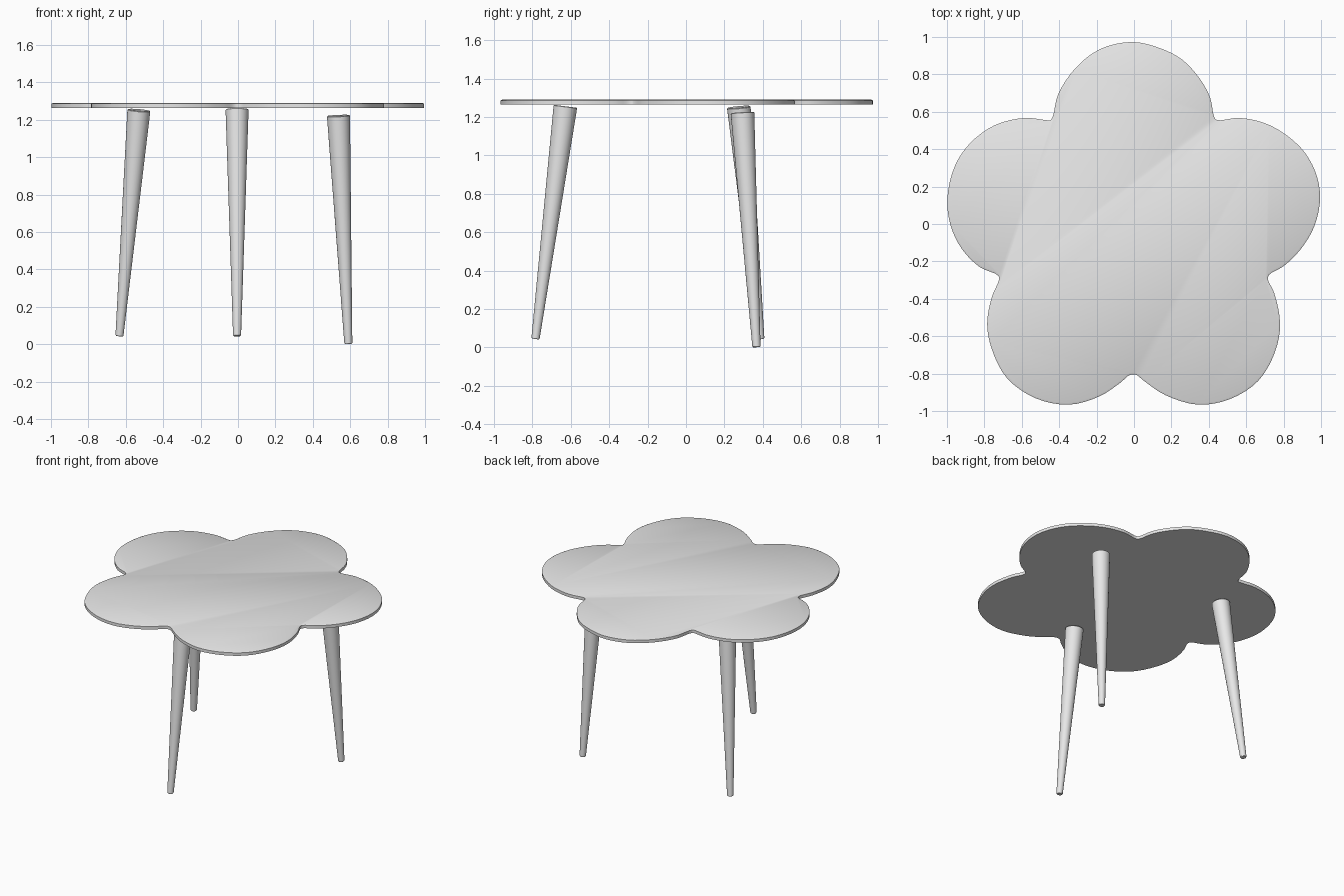
import bpy
import bmesh
from mathutils import Vector

if "Cube" in bpy.data.objects:
    bpy.data.objects.remove(bpy.data.objects["Cube"])

grey = bpy.data.materials.new("light grey")
grey.diffuse_color = (0.8, 0.8, 0.8, 1)
grey.use_nodes = True
grey.node_tree.nodes["Principled BSDF"].inputs["Base Color"].default_value = grey.diffuse_color


def add_object(name, bm):
    bmesh.ops.recalc_face_normals(bm, faces=bm.faces)
    mesh = bpy.data.meshes.new(name)
    bm.to_mesh(mesh)
    bm.free()
    mesh.materials.append(grey)
    obj = bpy.data.objects.new(name, mesh)
    bpy.context.collection.objects.link(obj)
    bpy.context.view_layer.objects.active = obj
    bpy.ops.object.select_all(action='DESELECT')
    obj.select_set(True)
    bpy.ops.object.shade_smooth_by_angle(angle=0.52)
    return obj


def bridge(bm, a, b):
    for i in range(len(a)):
        j = (i + 1) % len(a)
        bm.faces.new((a[i], a[j], b[j], b[i]))


# Flower outline, clockwise, one row per petal starting at its notch
petals = [
    [(-.448, .555), (-.434, .575), (-.407, .69), (-.316, .83), (-.182, .935), (-.01, .973),
     (.139, .94), (.256, .88), (.353, .775), (.407, .675), (.428, .575)],
    [(.442, .556), (.567, .567), (.727, .528), (.888, .412), (.968, .283), (.995, .144),
     (.965, -.01), (.888, -.139), (.80, -.225), (.722, -.272)],
    [(.716, -.295), (.75, -.37), (.781, -.535), (.754, -.684), (.663, -.84), (.513, -.936),
     (.342, -.966), (.166, -.914), (.055, -.84), (.01, -.806)],
    [(-.02, -.806), (-.075, -.85), (-.182, -.92), (-.348, -.966), (-.53, -.93), (-.68, -.823),
     (-.76, -.67), (-.785, -.535), (-.76, -.39), (-.722, -.298)],
    [(-.726, -.276), (-.825, -.23), (-.92, -.134), (-.98, -.01), (-.998, .134), (-.96, .305),
     (-.88, .428), (-.745, .528), (-.584, .567), (-.477, .556)],
]
pts = [Vector(p) for petal in petals for p in petal]


def smooth_loop(p, steps=4):
    """Closed centripetal spline through the points."""
    out, n = [], len(p)
    for i in range(n):
        p0, p1, p2, p3 = p[i - 1], p[i], p[(i + 1) % n], p[(i + 2) % n]
        d0, d1, d2 = [(b - a).length ** 0.5 for a, b in ((p0, p1), (p1, p2), (p2, p3))]
        m1 = d1 * ((p1 - p0) / d0 - (p2 - p0) / (d0 + d1)) + (p2 - p1)
        m2 = (p2 - p1) + d1 * ((p3 - p2) / d2 - (p3 - p1) / (d1 + d2))
        for s in range(steps):
            t = s / steps
            out.append((2*t**3 - 3*t*t + 1) * p1 + (t**3 - 2*t*t + t) * m1
                       + (3*t*t - 2*t**3) * p2 + (t**3 - t*t) * m2)
    return out


outline = smooth_loop(pts)


def inset(i, d):
    t = (outline[(i + 1) % len(outline)] - outline[i - 1]).normalized()
    return outline[i] + Vector((t.y, -t.x)) * d


# Tabletop: thin slab with a narrow softened upper edge
bm = bmesh.new()
rings = [[bm.verts.new((*inset(i, d), z)) for i in range(len(outline))]
         for d, z in ((0, 1.264), (0, 1.286), (0.01, 1.291))]
bridge(bm, rings[0], rings[1])
bridge(bm, rings[1], rings[2])
bm.faces.new(rings[0])
bm.faces.new(rings[2])
add_object("flower_tabletop", bm)


# Tapered, splayed legs
def leg(name, foot, head):
    foot, head = Vector(foot), Vector(head)
    axis = head - foot
    rot = axis.to_track_quat('Z', 'Y')
    bm = bmesh.new()
    profile = ((0, .018), (.004, .0215), (.997, .0615), (1, .058))
    rings = []
    for f, r in profile:
        res = bmesh.ops.create_circle(bm, segments=32, radius=r)
        for v in res["verts"]:
            v.co = foot + axis * f + rot @ v.co
        rings.append(res["verts"])
    for a, b in zip(rings, rings[1:]):
        bridge(bm, a, b)
    bm.faces.new(rings[0])
    bm.faces.new(rings[-1])
    add_object(name, bm)


leg("back_left_leg", (-.634, .387, .044), (-.53, .275, 1.252))
leg("front_leg", (-.005, -.784, .044), (-.005, -.628, 1.256))
leg("back_right_leg", (.59, .367, .002), (.537, .294, 1.223))
